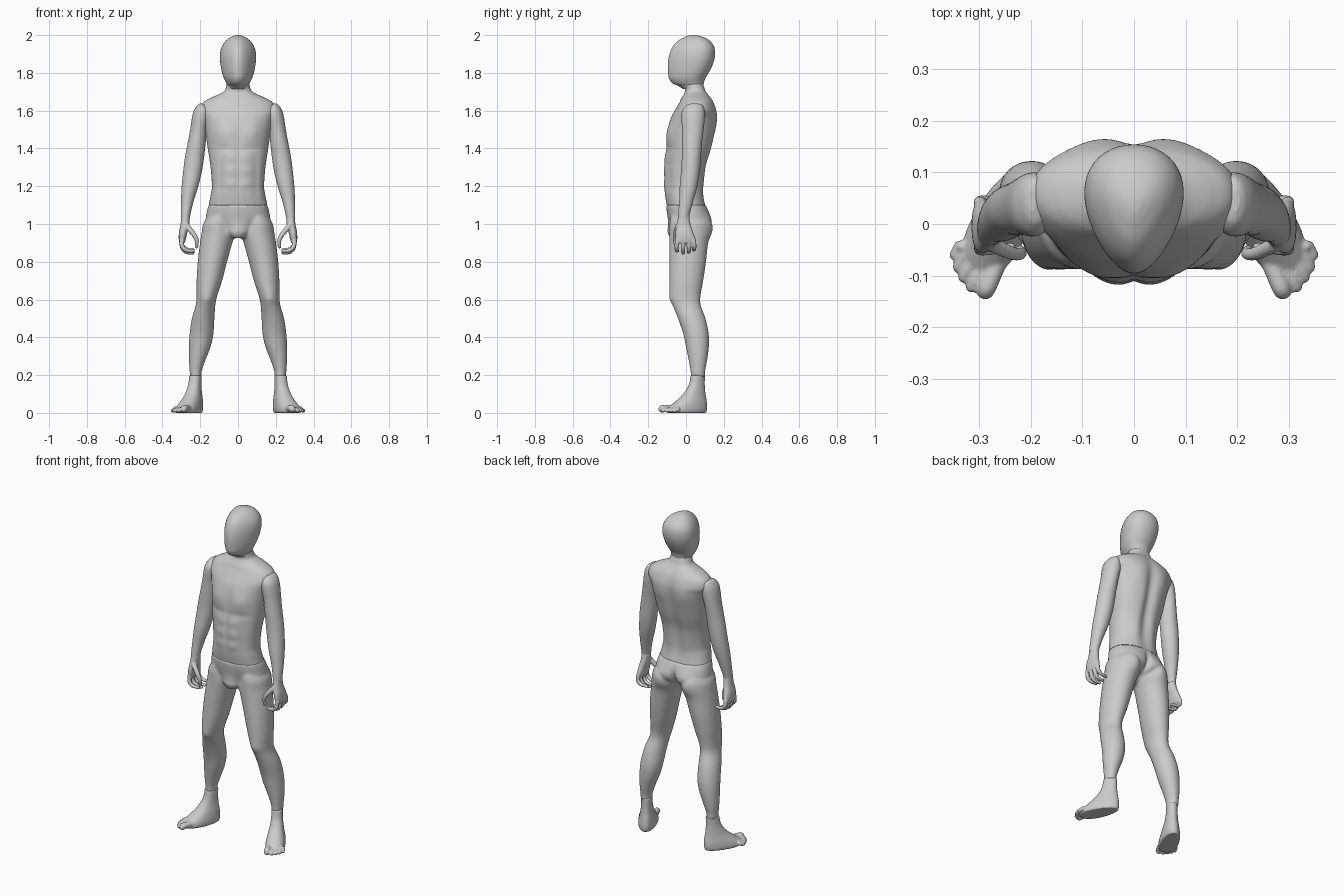
import bpy, bmesh, math
from mathutils import Matrix, Vector


def spline(rows, steps):
    """Catmull-Rom interpolation through rows of numbers."""
    out = []
    for i in range(len(rows) - 1):
        a, b, c, d = rows[max(i - 1, 0)], rows[i], rows[i + 1], rows[min(i + 2, len(rows) - 1)]
        for k in range(steps):
            t = k / steps
            out.append([0.5 * (2 * q + (r - p) * t + (2 * p - 5 * q + 4 * r - s) * t * t
                               + (3 * q - p - 3 * r + s) * t ** 3)
                        for p, q, r, s in zip(a, b, c, d)])
    return out + [list(rows[-1])]


def loft(bm, rows, side=1, power=2.0, skew=0.0, segs=48, steps=6):
    """Closed skin through horizontal sections (z, x0, x1, y_front, y_back)."""
    rings = []
    for z, x0, x1, yf, yb in spline(rows, steps):
        ring = []
        for k in range(segs):
            c, s = math.cos(2 * math.pi * k / segs), math.sin(2 * math.pi * k / segs)
            c = math.copysign(abs(c) ** (2 / power), c)
            s = math.copysign(abs(s) ** (2 / power), s)
            c *= (1 + skew * s) / (1 + 0.45 * skew * skew)
            x = (x0 + x1) / 2 + c * (x1 - x0) / 2
            y = (yf + yb) / 2 + s * (yb - yf) / 2
            ring.append(bm.verts.new((side * x, y, z)))
        rings.append(ring)
    for a, b in zip(rings, rings[1:]):
        for k in range(segs):
            j = (k + 1) % segs
            bm.faces.new((a[k], a[j], b[j], b[k]))
    bm.faces.new(rings[0])
    bm.faces.new(rings[-1])


def centred(rows):
    return [(z, -w, w, yf, yb) for z, w, yf, yb in rows]


def chain(bm, points, side=1):
    """Finger or toe: overlapping balls along a path of (x, y, z, radius)."""
    for x, y, z, r in spline(points, 5):
        bmesh.ops.create_icosphere(bm, subdivisions=2, radius=r,
                                   matrix=Matrix.Translation((side * x, y, z)))


def sculpt(bm, bumps, mid=0.02):
    """Mirrored soft bumps (x, z, size_x, size_z, height); face is -1 front, +1 back."""
    for v in bm.verts:
        push = 0
        for face, x, z, sx, sz, h in bumps:
            w = min(max(face * (v.co.y - mid) / 0.05, 0), 1)
            push += face * w * h * math.exp(-((abs(v.co.x) - x) / sx) ** 2 - ((v.co.z - z) / sz) ** 2)
        v.co.y += push


def finish(bm, name, voxel=0, smooth=4):
    bmesh.ops.recalc_face_normals(bm, faces=bm.faces)
    me = bpy.data.meshes.new(name)
    bm.to_mesh(me)
    bm.free()
    for p in me.polygons:
        p.use_smooth = len(p.vertices) < 10
    ob = bpy.data.objects.new(name, me)
    bpy.context.collection.objects.link(ob)
    if voxel:
        m = ob.modifiers.new("blend", 'REMESH')
        m.mode, m.voxel_size, m.use_smooth_shade = 'VOXEL', voxel, True
        m = ob.modifiers.new("soften", 'SMOOTH')
        m.factor, m.iterations = 0.5, smooth
    return ob


# head with short neck
bm = bmesh.new()
loft(bm, centred([
    (1.715, .058, -.016, .090), (1.733, .058, -.045, .092), (1.745, .062, -.072, .094),
    (1.77, .074, -.090, .102), (1.80, .084, -.095, .120), (1.84, .092, -.096, .140),
    (1.88, .096, -.092, .152), (1.92, .092, -.080, .153), (1.95, .080, -.062, .143),
    (1.975, .060, -.035, .120), (1.99, .038, -.005, .090), (1.998, .017, .020, .060),
    (2.0, .002, .038, .042)]), skew=0.28)
finish(bm, "head")

# torso with chest, abdomen, spine and shoulder blade relief
bm = bmesh.new()
loft(bm, centred([
    (1.10, .155, -.103, .103), (1.15, .145, -.111, .093), (1.20, .138, -.114, .092),
    (1.30, .145, -.114, .106), (1.40, .160, -.106, .137), (1.50, .174, -.094, .157),
    (1.56, .188, -.080, .163), (1.60, .203, -.060, .161), (1.64, .187, -.037, .149),
    (1.665, .150, -.025, .135), (1.685, .105, -.013, .120), (1.705, .072, -.006, .106),
    (1.74, .060, -.012, .092)]), power=2.2, segs=96, steps=10)
sculpt(bm, [(-1, .075, 1.48, .055, .055, .012), (-1, .07, 1.40, .07, .018, -.004),
            (-1, 0, 1.32, .012, .22, -.006), (-1, .04, 1.35, .03, .025, .004),
            (-1, .04, 1.28, .03, .025, .005), (-1, .04, 1.21, .03, .025, .005),
            (-1, .095, 1.25, .018, .12, -.005), (1, 0, 1.40, .03, .22, -.020),
            (1, .085, 1.54, .05, .07, .008), (1, .06, 1.22, .03, .10, .006)])
finish(bm, "torso")

# hips and both legs blended into one skin
leg = [(1.04, .030, .160, -.082, .105), (1.00, .015, .184, -.088, .120),
       (.95, .013, .193, -.088, .124), (.90, .030, .201, -.087, .116),
       (.80, .058, .213, -.088, .106), (.70, .084, .219, -.088, .091),
       (.62, .110, .219, -.086, .077), (.57, .120, .224, -.070, .078),
       (.50, .125, .244, -.042, .103), (.42, .130, .256, -.015, .120),
       (.35, .145, .260, .000, .121), (.28, .172, .260, .014, .112),
       (.22, .192, .256, .024, .101), (.19, .193, .255, .025, .101)]
bm = bmesh.new()
loft(bm, leg, 1)
loft(bm, leg, -1)
loft(bm, centred([
    (1.10, .157, -.105, .105), (1.06, .166, -.101, .122), (1.02, .168, -.094, .128),
    (.98, .130, -.086, .110), (.95, .070, -.088, .060), (.925, .030, -.080, .010)]), power=2.2)
sculpt(bm, [(1, .085, .99, .055, .06, .020), (1, 0, .98, .014, .07, -.030),
            (-1, 0, .97, .04, .035, .012), (-1, .075, .99, .02, .06, -.006),
            (-1, .165, .60, .025, .03, .005)])
finish(bm, "hips_and_legs", 0.007, 4)

arm = [(1.637, .190, .204, .025, .065), (1.627, .168, .217, .000, .088),
       (1.60, .150, .234, -.020, .098), (1.56, .150, .244, -.024, .099),
       (1.50, .163, .253, -.021, .093), (1.42, .172, .268, -.022, .084),
       (1.35, .180, .281, -.022, .079), (1.28, .191, .290, -.026, .073),
       (1.20, .210, .298, -.033, .060), (1.12, .235, .302, -.036, .038),
       (1.05, .252, .303, -.042, .019), (1.03, .253, .303, -.043, .018)]
palm = [(1.04, .256, .301, -.042, .017), (1.00, .258, .304, -.049, .024),
        (.96, .267, .312, -.056, .036), (.925, .275, .314, -.056, .048),
        (.90, .282, .311, -.050, .046)]
foot = [(.200, -.031, .031, -.039, .038), (.15, -.032, .032, -.050, .037),
        (.11, -.036, .037, -.075, .040), (.08, -.043, .043, -.105, .045),
        (.05, -.049, .051, -.145, .049), (.03, -.052, .055, -.172, .050),
        (.012, -.052, .056, -.184, .048), (0, -.048, .052, -.178, .043)]

for side, label in ((1, "left"), (-1, "right")):
    # arm
    bm = bmesh.new()
    loft(bm, arm, side)
    finish(bm, "arm_" + label)

    # hand: palm, four curled fingers, thumb
    bm = bmesh.new()
    loft(bm, palm, side, power=2.3, steps=4)
    for y, reach in ((-.045, .9), (-.014, 1.05), (.014, 1.0), (.040, .8)):
        chain(bm, [(.297, y, .915, .013), (.296, y * 1.1, .915 - .035 * reach, .012),
                   (.275, y * 1.1, .915 - .060 * reach, .011),
                   (.238, y, .915 - .064 * reach, .0095)], side)
    chain(bm, [(.272, -.040, .990, .016), (.238, -.056, .950, .014),
               (.219, -.058, .915, .012), (.220, -.050, .880, .010)], side)
    finish(bm, "hand_" + label, 0.004, 3)

    # foot: body and five toes, turned outward below the ankle
    bm = bmesh.new()
    loft(bm, foot, 1, skew=-0.15, power=2.2)
    for x, tip, r in ((-.030, .220, .019), (-.003, .219, .0125), (.019, .209, .012),
                      (.038, .196, .0115), (.054, .178, .011)):
        chain(bm, [(x * .9, -.145, .024, r), (x, -tip + .03, r + .006, r),
                   (x, -tip + r, r, r * .95)])
    for v in bm.verts:
        v.co.z = max(v.co.z, 0)
    bm.transform(Matrix.Diagonal((side, 1, 1, 1)) @ Matrix.Translation((.223, .064, 0))
                 @ Matrix.Rotation(math.radians(27), 4, 'Z'))
    finish(bm, "foot_" + label, 0.0045, 3)
